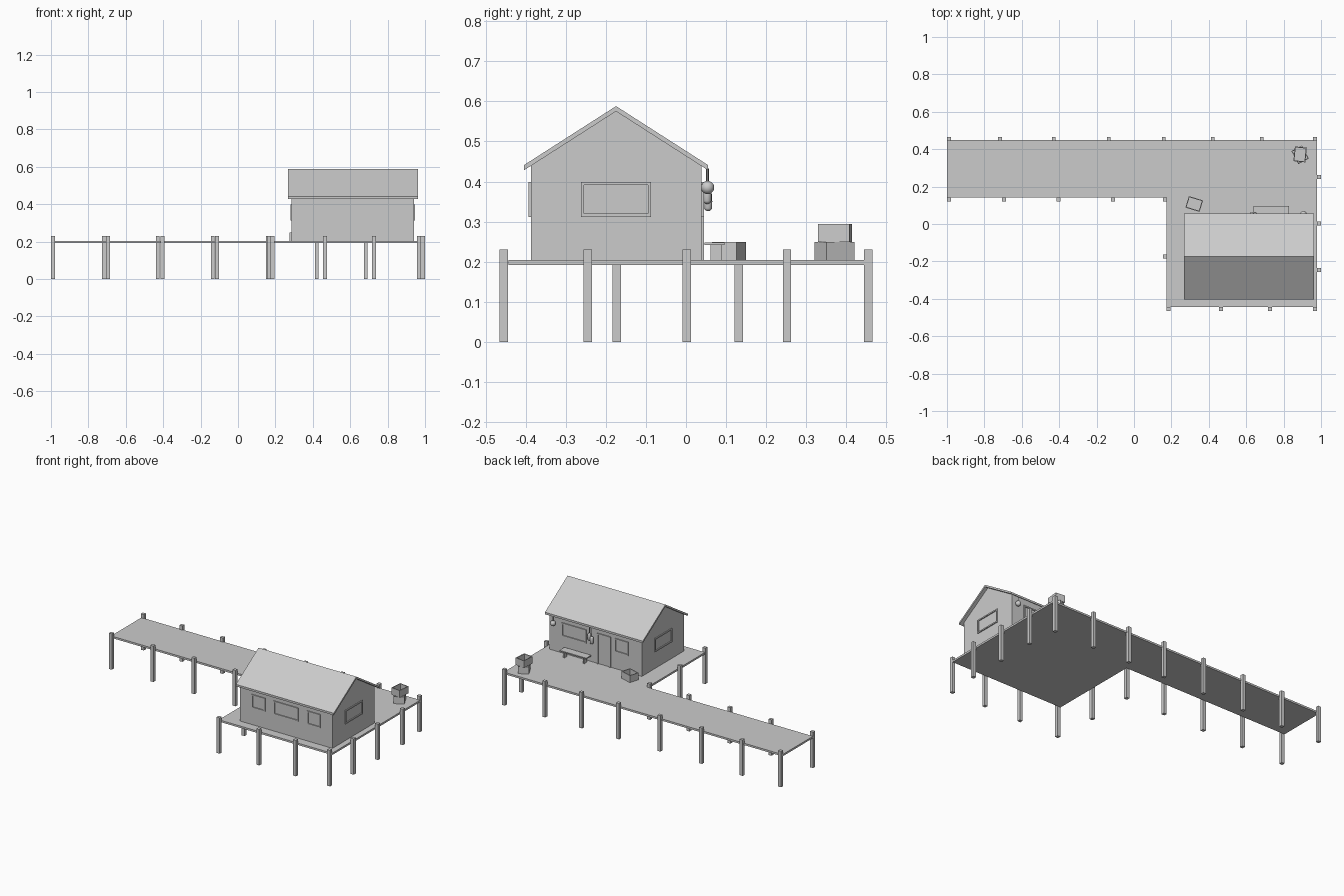
import bpy, bmesh
from math import radians
from mathutils import Matrix, Vector

if "Cube" in bpy.data.objects:
    bpy.data.objects.remove(bpy.data.objects["Cube"])


def finish(name, bm, mat=None):
    if mat:
        bm.transform(mat)
    bmesh.ops.recalc_face_normals(bm, faces=bm.faces)
    me = bpy.data.meshes.new(name)
    bm.to_mesh(me)
    bm.free()
    ob = bpy.data.objects.new(name, me)
    bpy.context.collection.objects.link(ob)
    return ob


def add_box(bm, x0, x1, y0, y1, z0, z1):
    c = Vector(((x0 + x1) / 2, (y0 + y1) / 2, (z0 + z1) / 2))
    m = Matrix.Translation(c) @ Matrix.Diagonal((x1 - x0, y1 - y0, z1 - z0, 1))
    bmesh.ops.create_cube(bm, size=1, matrix=m)


def extrude(name, pts, vec):
    bm = bmesh.new()
    f = bm.faces.new([bm.verts.new(p) for p in pts])
    r = bmesh.ops.extrude_face_region(bm, geom=[f])
    bmesh.ops.translate(bm, vec=vec, verts=[v for v in r["geom"] if isinstance(v, bmesh.types.BMVert)])
    # keep the starting cap so the solid is closed
    if f not in bm.faces[:]:
        bm.faces.new([v for v in bm.verts[:len(pts)]])
    return finish(name, bm)


# L-shaped deck
DZ = 0.204
deck = [(-1, 0.45), (-1, 0.142), (0.175, 0.142), (0.175, -0.443), (0.978, -0.443), (0.978, 0.45)]
extrude("deck", [(x, y, 0.192) for x, y in deck], (0, 0, DZ - 0.192))

# Support posts around the deck edge
posts = [(x, 0.455) for x in (-0.99, -0.717, -0.429, -0.135, 0.159, 0.421, 0.683, 0.968)]
posts += [(x, 0.132) for x in (-0.99, -0.696, -0.404, -0.113, 0.165)]
posts += [(x, -0.455) for x in (0.185, 0.466, 0.727, 0.968)]
posts += [(0.989, y) for y in (0.252, 0.002, -0.245)] + [(0.165, -0.173)]
bm = bmesh.new()
for x, y in posts:
    add_box(bm, x - 0.0105, x + 0.0105, y - 0.0105, y + 0.0105, 0, 0.23)
finish("posts", bm)

# House body and gable roof
X0, X1, Y0, Y1, YM = 0.286, 0.941, -0.387, 0.039, -0.1745
XC = (X0 + X1) / 2
body = [(Y0, DZ), (Y1, DZ), (Y1, 0.439), (YM, 0.576), (Y0, 0.439)]
extrude("house_walls", [(X0, y, z) for y, z in body], (X1 - X0, 0, 0))
roof = [(-0.404, 0.428), (YM, 0.575), (0.055, 0.428), (0.055, 0.441), (YM, 0.588), (-0.404, 0.441)]
extrude("roof", [(0.268, y, z) for y, z in roof], (0.694, 0, 0))


# Window and door frames: built facing -y, then turned to their wall
def frame(name, x, y, turn, w, z0=0.312, z1=0.399, sill=True):
    bm = bmesh.new()
    t, d, h = 0.008, 0.006, w / 2
    add_box(bm, -h, -h + t, -d, 0.002, z0, z1)
    add_box(bm, h - t, h, -d, 0.002, z0, z1)
    add_box(bm, -h + t, h - t, -d, 0.002, z1 - t, z1)
    if sill:
        add_box(bm, -h + t, h - t, -d, 0.002, z0, z0 + t)
    finish(name, bm, Matrix.Translation((x, y, 0)) @ Matrix.Rotation(radians(turn), 4, 'Z'))


frame("front_window_large", XC, Y0, 0, 0.175)
frame("front_window_left", XC - 0.196, Y0, 0, 0.095)
frame("front_window_right", XC + 0.196, Y0, 0, 0.095)
frame("right_window", X1, YM, 90, 0.175)
frame("left_window", X0, YM, -90, 0.175)
frame("back_window_large", 0.766, Y1, 180, 0.175)
frame("back_window_small", 0.428, Y1, 180, 0.095)
frame("door_frame", 0.553, Y1, 180, 0.095, DZ, 0.399, False)

# Bench by the back wall
bm = bmesh.new()
add_box(bm, 0.64, 0.83, 0.046, 0.096, 0.241, 0.248)
for x in (0.665, 0.805):
    add_box(bm, x - 0.005, x + 0.005, 0.061, 0.0885, DZ, 0.241)
finish("bench", bm)


# Open-topped crates
def crate(name, x, y, z, turn):
    bm = bmesh.new()
    a, b, h, t = 0.0395, 0.032, 0.045, 0.005
    add_box(bm, -a, a, -b, b, 0, t)
    for s in (-1, 1):
        add_box(bm, *sorted((s * a, s * (a - t))), -b, b, t, h)
        add_box(bm, -a + t, a - t, *sorted((s * b, s * (b - t))), t, h)
    finish(name, bm, Matrix.Translation((x, y, z)) @ Matrix.Rotation(radians(turn), 4, 'Z'))


crate("crate_by_corner", 0.322, 0.107, DZ, -17)
crate("crate_lower", 0.888, 0.37, DZ, 118)
crate("crate_upper", 0.888, 0.372, 0.249, 84)


# Floats hung from the eave on short ropes
def hung_float(name, x, y, z, r, half):
    bm = bmesh.new()
    bmesh.ops.create_uvsphere(bm, u_segments=16, v_segments=10, radius=r)
    for v in bm.verts:
        if half > r and abs(v.co.z) > 1e-5:
            v.co.z += (half - r) * (1 if v.co.z > 0 else -1)
    for f in bm.faces:
        f.smooth = True
    top = 0.432 - z
    bmesh.ops.create_cone(bm, cap_ends=True, segments=6, radius1=0.0025, radius2=0.0025, depth=top - half + 0.004,
                          matrix=Matrix.Translation((0, 0, (top + half - 0.004) / 2)))
    finish(name, bm, Matrix.Translation((x, y, z)))


hung_float("round_float", 0.906, 0.054, 0.385, 0.0165, 0.0165)
hung_float("long_float_high", 0.648, 0.053, 0.368, 0.0105, 0.024)
hung_float("long_float_low", 0.63, 0.055, 0.35, 0.0105, 0.024)
